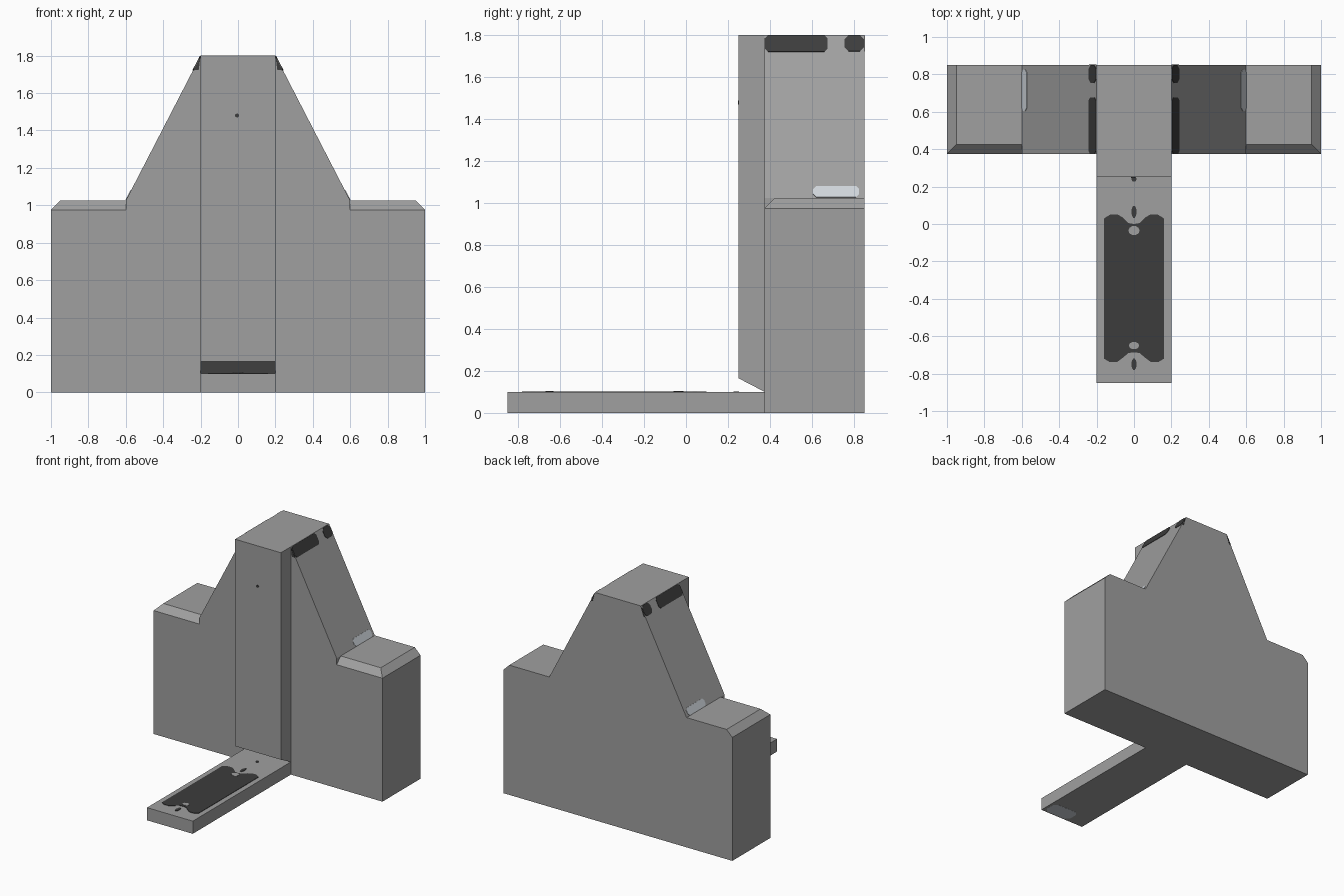
import bpy, bmesh, math
from mathutils import Vector

if "Cube" in bpy.data.objects:
    bpy.data.objects.remove(bpy.data.objects["Cube"])


def material(name, rgb):
    m = bpy.data.materials.new(name)
    m.diffuse_color = (*rgb, 1)
    m.use_nodes = True
    m.node_tree.nodes["Principled BSDF"].inputs["Base Color"].default_value = m.diffuse_color
    return m


GREY = material("stone grey", (0.35, 0.35, 0.35))
DARK = material("dark grey", (0.045, 0.045, 0.045))
PALE = material("pale grey", (0.62, 0.66, 0.70))


def loft(name, rings, mat):
    """Closed solid through rings of equal point count."""
    bm = bmesh.new()
    loops = [[bm.verts.new(p) for p in ring] for ring in rings]
    for a, b in zip(loops, loops[1:]):
        for i in range(len(a)):
            j = (i + 1) % len(a)
            bm.faces.new((a[i], a[j], b[j], b[i]))
    bm.faces.new(loops[0])
    bm.faces.new(loops[-1])
    bmesh.ops.recalc_face_normals(bm, faces=bm.faces)
    me = bpy.data.meshes.new(name)
    bm.to_mesh(me)
    bm.free()
    me.materials.append(mat)
    ob = bpy.data.objects.new(name, me)
    bpy.context.collection.objects.link(ob)
    return ob


def plate(name, outline, normal, mat, thick=0.003):
    """Thin painted marking standing just proud of a surface."""
    n = Vector(normal).normalized() * thick
    pts = [Vector(p) for p in outline]
    return loft(name, [pts, [p + n for p in pts]], mat)


def oval(cx, cy, rx, ry, n=10):
    return [(cx + rx * math.cos(2 * math.pi * i / n),
             cy + ry * math.sin(2 * math.pi * i / n)) for i in range(n)]


def clipped(x0, x1, y0, y1, c):
    """Rectangle with clipped corners."""
    return [(x0 + c, y0), (x1 - c, y0), (x1, y0 + c), (x1, y1 - c),
            (x1 - c, y1), (x0 + c, y1), (x0, y1 - c), (x0, y0 + c)]


FRONT, BACK, W = 0.375, 0.85, 0.2
SHOULDER, TOP, CH = 1.025, 1.8, 0.05

# Tapered central wall
wall = [(-0.6, 0), (0.6, 0), (0.6, SHOULDER), (W, TOP), (-W, TOP), (-0.6, SHOULDER)]
loft("tapered_wall", [[(x, y, z) for x, z in wall] for y in (FRONT, BACK)], GREY)

# Front pillar with undercut foot, and the long floor plate
pillar = [(FRONT, 0.1), (0.25, 0.165), (0.25, TOP), (FRONT, TOP)]
loft("front_pillar", [[(x, y, z) for y, z in pillar] for x in (-W, W)], GREY)
floor = [(-0.85, 0), (FRONT, 0), (FRONT, 0.1), (-0.85, 0.1)]
loft("floor_plate", [[(x, y, z) for y, z in floor] for x in (-W, W)], GREY)


def slope(s, y, z):
    return (s * (0.6 - 0.4 * (z - SHOULDER) / (TOP - SHOULDER)), y, z)


for s, side in ((-1, "left"), (1, "right")):
    # Shoulder block, chamfered along its front and outer top edges
    rings = []
    for z, c in ((0, 0), (SHOULDER - CH, 0), (SHOULDER, CH)):
        rings.append([(s * 0.6, FRONT + c, z), (s * (1 - c), FRONT + c, z),
                      (s * (1 - c), BACK, z), (s * 0.6, BACK, z)])
    loft(side + "_shoulder", rings, GREY)

    # Dark strips at the top and a pale patch at the foot of each slope
    for part, y0, y1, z0, z1, c, mat in (
            ("long_strip", 0.376, 0.675, 1.72, 1.798, 0.015, DARK),
            ("short_strip", 0.755, 0.849, 1.722, 1.798, 0.02, DARK),
            ("pale_patch", 0.605, 0.825, 1.027, 1.08, 0.015, PALE)):
        pts = [slope(s, y, z) for y, z in clipped(y0, y1, z0, z1, c)]
        plate(f"{side}_{part}", pts, (s * 0.889, 0, 0.459), mat)

    # Dark corner triangles on the wall's front and back
    for part, y, n, x in (("front_corner", FRONT, -1, 0.21), ("back_corner", BACK, 1, 0.222)):
        tri = [(s * 0.2, y, 1.798), (s * 0.24, y, 1.721), (s * x, y, 1.725)]
        plate(f"{side}_{part}", tri, (0, n, 0), DARK, 0.002)

# Dark panel with notched ends on the floor plate
half = [(0.0, 0.0), (0.03, 0.005), (0.06, 0.035), (0.09, 0.052), (0.125, 0.052), (0.16, 0.03),
        (0.16, -0.72), (0.13, -0.738), (0.09, -0.738), (0.06, -0.715), (0.03, -0.69), (0.0, -0.686)]
panel = half + [(-x, y) for x, y in half[-2:0:-1]]
plate("floor_panel", [(x, y, 0.1) for x, y in panel], (0, 0, 1), DARK)

# Small dots along the floor plate and pillar
for i, (y, rx, ry, mat) in enumerate(((-0.035, 0.03, 0.025, GREY), (-0.65, 0.028, 0.02, GREY),
                                      (0.065, 0.014, 0.034, DARK), (0.24, 0.014, 0.014, DARK),
                                      (-0.75, 0.014, 0.032, DARK))):
    plate(f"floor_dot_{i + 1}", [(x, v, 0.1) for x, v in oval(0, y, rx, ry)],
          (0, 0, 1), mat, 0.005 if mat is GREY else 0.003)
plate("pillar_dot", [(x, 0.25, z) for x, z in oval(-0.005, 1.48, 0.012, 0.01)], (0, -1, 0), DARK)

# Pale patch under the front end of the floor plate
plate("underside_patch", [(x, y, 0.002) for x, y in clipped(-0.05, 0.18, -0.84, -0.71, 0.03)],
      (0, 0, -1), PALE)
